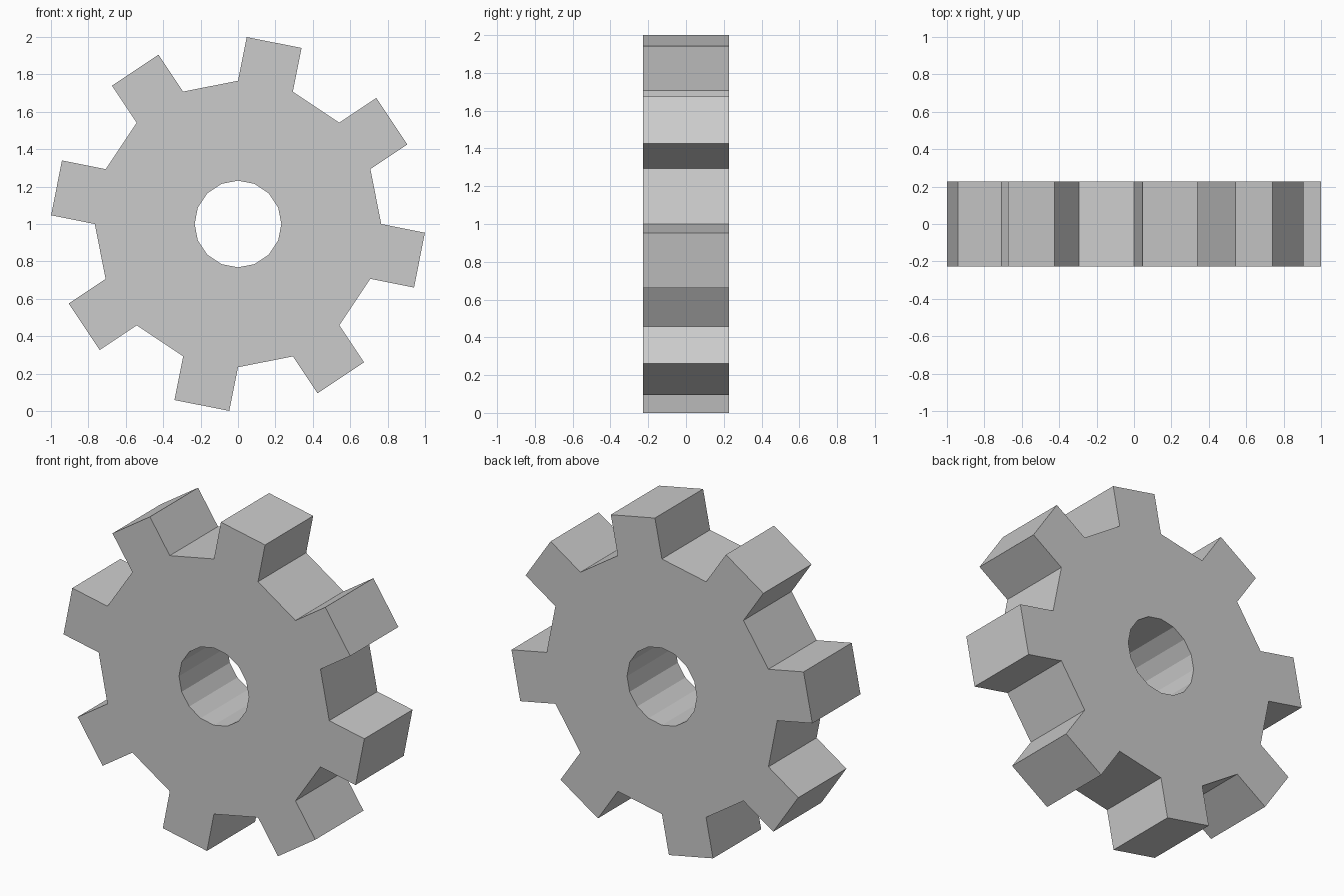
import bpy, bmesh
from math import sin, cos, pi

if "Cube" in bpy.data.objects:
    bpy.data.objects.remove(bpy.data.objects["Cube"])

SIDES = 16
BORE, ROOT, TOOTH, DEPTH = 0.232, 0.766, 0.238, 0.457

bm = bmesh.new()


def polar(r, i):
    a = 2 * pi * i / SIDES  # clockwise from the top, seen from the front
    return (r * sin(a), 0, 1 + r * cos(a))


# Flat disc ring between the bore and the root polygon
inner = [bm.verts.new(polar(BORE, i)) for i in range(SIDES)]
outer = [bm.verts.new(polar(ROOT, i)) for i in range(SIDES)]
for i in range(SIDES):
    j = (i + 1) % SIDES
    bm.faces.new((inner[i], inner[j], outer[j], outer[i]))

# Square teeth standing straight out of every second side
for i in range(0, SIDES, 2):
    a = 2 * pi * (i + 0.5) / SIDES
    dx, dz = TOOTH * sin(a), TOOTH * cos(a)
    p, q = outer[i], outer[i + 1]
    tip = [bm.verts.new((v.co.x + dx, 0, v.co.z + dz)) for v in (q, p)]
    bm.faces.new((p, q, *tip))

bmesh.ops.recalc_face_normals(bm, faces=bm.faces[:])
mesh = bpy.data.meshes.new("gear_wheel")
bm.to_mesh(mesh)
bm.free()
gear = bpy.data.objects.new("gear_wheel", mesh)
bpy.context.collection.objects.link(gear)

# Thickness, centred on y = 0
thick = gear.modifiers.new("thickness", "SOLIDIFY")
thick.thickness = DEPTH
thick.offset = 0
